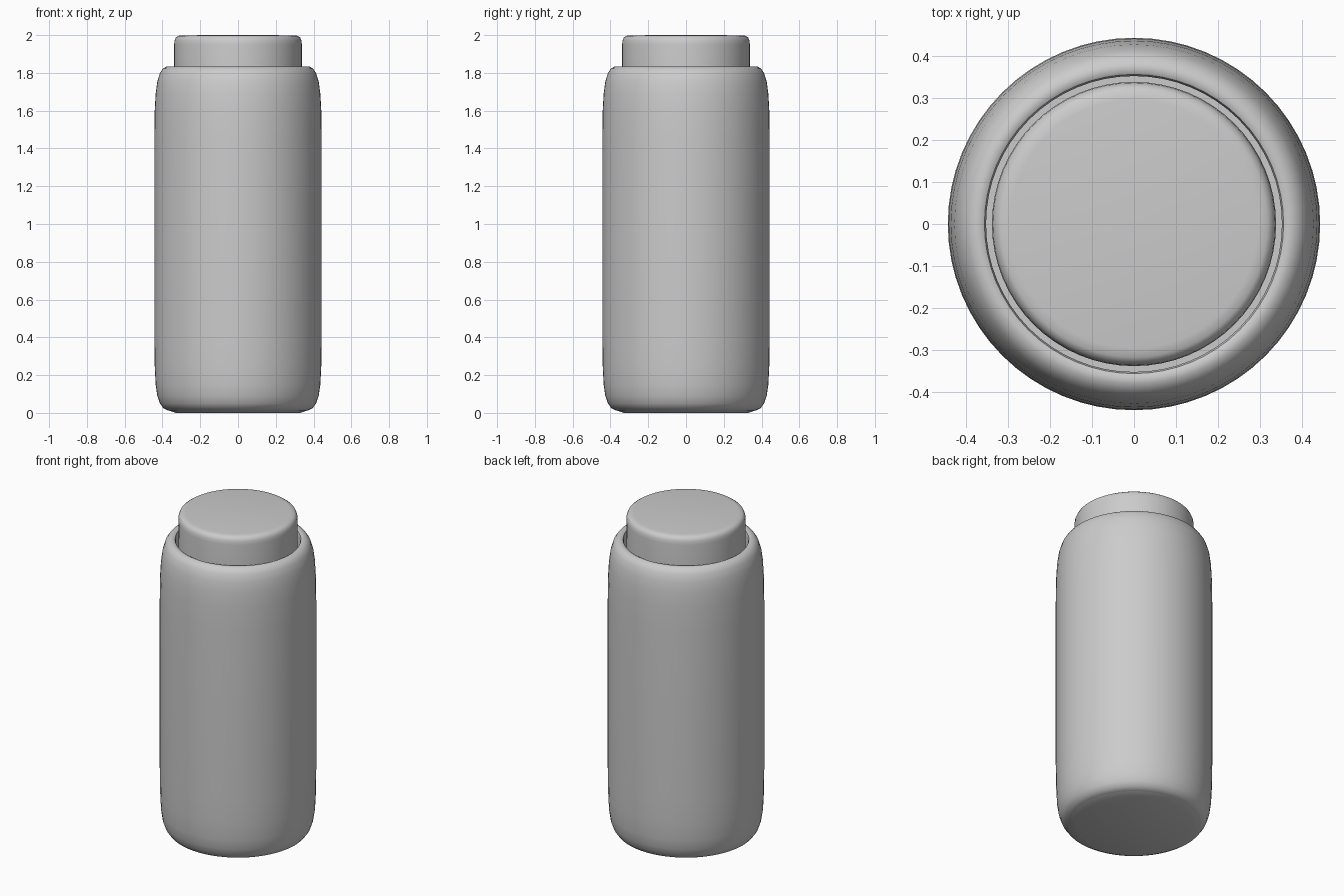
import bpy
import bmesh
import math

if "Cube" in bpy.data.objects:
    bpy.data.objects.remove(bpy.data.objects["Cube"], do_unlink=True)

grey = bpy.data.materials.new("light_grey")
grey.use_nodes = True
colour = (0.6, 0.6, 0.6, 1)
grey.diffuse_color = colour
grey.node_tree.nodes["Principled BSDF"].inputs["Base Color"].default_value = colour


def lathe(name, profile, steps=64):
    """Spin a (radius, height) profile around the z axis."""
    bm = bmesh.new()
    verts = [bm.verts.new((r, 0, z)) for r, z in profile]
    edges = [bm.edges.new(pair) for pair in zip(verts, verts[1:])]
    bmesh.ops.spin(bm, geom=verts + edges, cent=(0, 0, 0), axis=(0, 0, 1),
                   angle=math.tau, steps=steps, use_duplicate=False)
    bmesh.ops.remove_doubles(bm, verts=bm.verts, dist=0.0001)
    bmesh.ops.recalc_face_normals(bm, faces=bm.faces)
    mesh = bpy.data.meshes.new(name)
    bm.to_mesh(mesh)
    bm.free()
    mesh.materials.append(grey)
    obj = bpy.data.objects.new(name, mesh)
    bpy.context.collection.objects.link(obj)
    bpy.ops.object.select_all(action="DESELECT")
    obj.select_set(True)
    bpy.context.view_layer.objects.active = obj
    bpy.ops.object.shade_smooth_by_angle(angle=math.radians(40))
    return obj


# Body: rounded foot, tall wall, rounded shoulder and a narrow well for the cap
lathe("bottle_body", [
    (0, 0.012), (0.34, 0.01), (0.37, 0.013), (0.395, 0.025), (0.413, 0.05),
    (0.427, 0.09), (0.436, 0.15), (0.441, 0.25), (0.443, 0.4),
    (0.443, 1.45), (0.441, 1.6), (0.436, 1.69), (0.427, 1.755),
    (0.413, 1.8), (0.398, 1.822), (0.38, 1.833), (0.365, 1.834),
    (0.356, 1.829), (0.352, 1.815), (0.352, 1.72), (0, 1.72)])

# Cap: short plug with a softened top edge
lathe("cap", [
    (0, 1.715), (0.337, 1.715), (0.338, 1.95), (0.336, 1.972),
    (0.329, 1.988), (0.317, 1.996), (0.295, 1.999), (0, 2.0)])

# Base plate: thin disc that closes the underside
lathe("base_plate", [(0, 0), (0.33, 0), (0.365, 0.012), (0, 0.014)])
